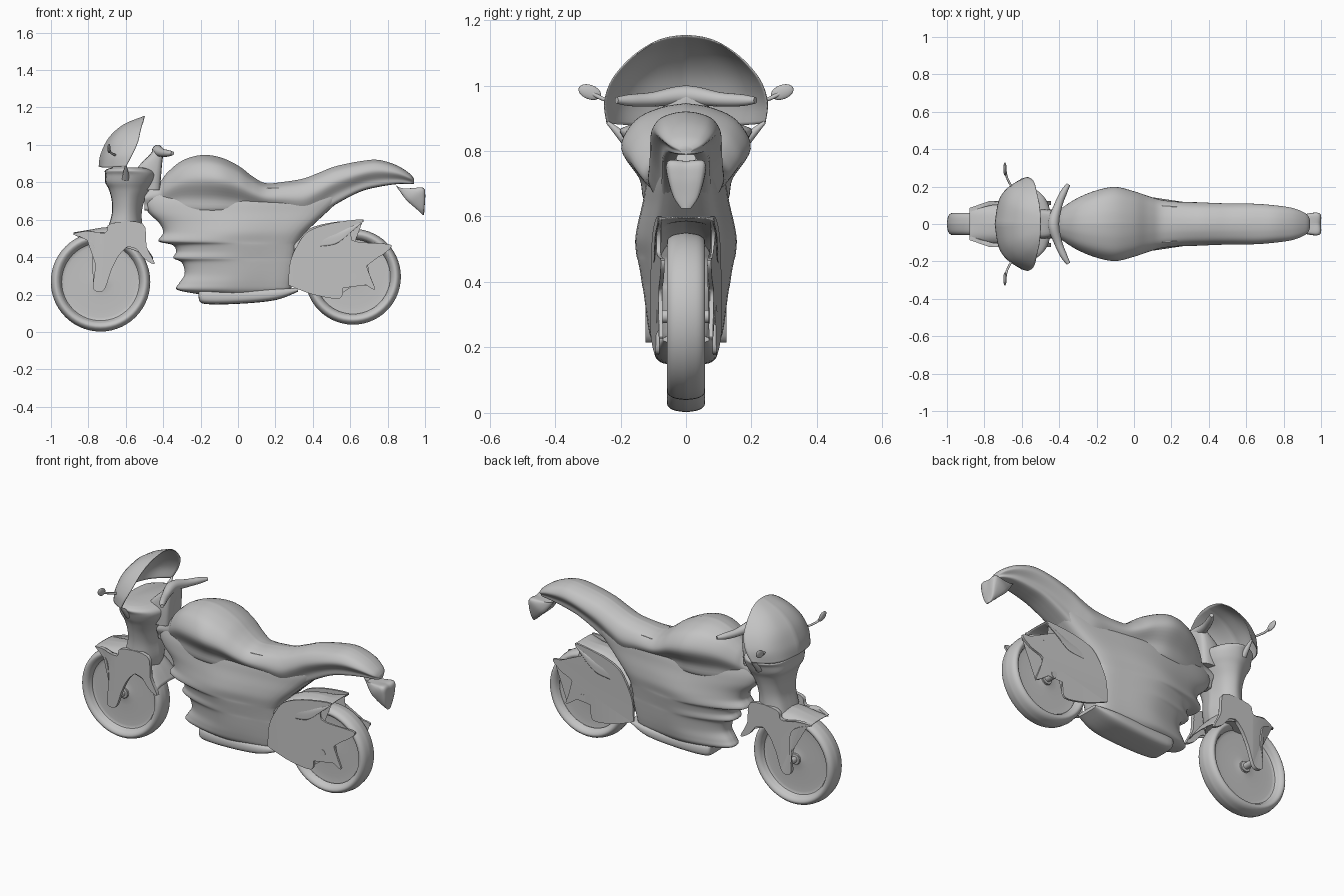
import bpy, bmesh, math
from mathutils import Vector

cube = bpy.data.objects.get("Cube")
if cube:
    bpy.data.objects.remove(cube)

grey = bpy.data.materials.new("plain grey")
grey.use_nodes = True
grey.diffuse_color = (0.55, 0.55, 0.55, 1)
grey.node_tree.nodes["Principled BSDF"].inputs["Base Color"].default_value = (0.55, 0.55, 0.55, 1)


def spline(pts, n):
    """Catmull-Rom curve through all points."""
    p = [Vector(q) for q in pts]
    p = [p[0]] + p + [p[-1]]
    out = []
    for a, b, c, d in zip(p, p[1:], p[2:], p[3:]):
        for i in range(n):
            t = i / n
            out.append(0.5 * (2 * b + (c - a) * t + (2 * a - 5 * b + 4 * c - d) * t * t
                              + (3 * b - a - 3 * c + d) * t ** 3))
    return out + [p[-1]]


def finish(name, bm, angle=45):
    bmesh.ops.remove_doubles(bm, verts=bm.verts[:], dist=1e-5)
    bmesh.ops.recalc_face_normals(bm, faces=bm.faces[:])
    mesh = bpy.data.meshes.new(name)
    bm.to_mesh(mesh)
    bm.free()
    ob = bpy.data.objects.new(name, mesh)
    bpy.context.collection.objects.link(ob)
    mesh.materials.append(grey)
    bpy.ops.object.select_all(action='DESELECT')
    ob.select_set(True)
    bpy.context.view_layer.objects.active = ob
    bpy.ops.object.shade_smooth_by_angle(angle=math.radians(angle))
    return ob


def loft(name, rows, closed=True, n=5):
    """Skin half contours (centre outwards) and mirror them over y."""
    half = [spline(r, n) for r in rows]
    cols = [spline(c, n) for c in zip(*half)]
    mirror = [[Vector((v.x, -v.y, v.z)) for v in c] for c in cols]
    ring = cols + mirror[-2:0:-1] if closed else mirror[:0:-1] + cols
    bm = bmesh.new()
    grid = [[bm.verts.new(v) for v in c] for c in ring]
    pairs = list(zip(grid, grid[1:]))
    if closed:
        pairs.append((grid[-1], grid[0]))
    for a, b in pairs:
        for i in range(len(a) - 1):
            bm.faces.new((a[i], a[i + 1], b[i + 1], b[i]))
    if closed:
        for end in (0, -1):
            bm.faces.new([g[end] for g in grid])
    ob = finish(name, bm)
    if not closed:
        m = ob.modifiers.new("thickness", 'SOLIDIFY')
        m.thickness = 0.004
    return ob


def plate(name, outline, y, thick):
    """Thin side panel on both sides; y gives the outer face for each x."""
    pts = spline([(x, 0, z) for x, z in outline + outline[:1]], 4)[:-1]
    for side, label in ((1, "left"), (-1, "right")):
        bm = bmesh.new()
        out = [bm.verts.new((p.x, side * y(p.x), p.z)) for p in pts]
        inn = [bm.verts.new((p.x, side * (y(p.x) - thick), p.z)) for p in pts]
        for i in range(len(pts)):
            j = (i + 1) % len(pts)
            bm.faces.new((out[i], out[j], inn[j], inn[i]))
        caps = [bm.faces.new(out), bm.faces.new(inn[::-1])]
        bmesh.ops.triangulate(bm, faces=caps)
        finish(label + "_" + name, bm)


def tube(name, pts, n=6):
    """Round tapered bar through (x, y, z, radius) points."""
    path = spline(pts, n)
    bm = bmesh.new()
    rings = []
    for i, p in enumerate(path):
        d = (path[min(i + 1, len(path) - 1)] - path[max(i - 1, 0)]).to_3d().normalized()
        u = d.orthogonal() if abs(d.x) > 0.9 else d.cross(Vector((1, 0, 0)))
        u.normalize()
        w = d.cross(u)
        rings.append([bm.verts.new(p.to_3d() + p.w * (u * math.cos(a) + w * math.sin(a)))
                      for a in (k * math.tau / 16 for k in range(16))])
    for a, b in zip(rings, rings[1:]):
        for k in range(16):
            bm.faces.new((a[k], a[k - 1], b[k - 1], b[k]))
    bm.faces.new(rings[0])
    bm.faces.new(rings[-1])
    finish(name, bm)


# Wheels: one dished profile spun round the axle
def wheel(name, x, z, r):
    side = [(0, .034), (.03, .032), (.045, .018), (.19, .016), (r - .057, .026),
            (r - .045, .048), (r - .025, .058), (r - .007, .04), (r, 0)]
    prof = spline([(x, y, z + q) for q, y in side], 4)
    prof += [Vector((p.x, -p.y, p.z)) for p in prof[-2::-1]]
    bm = bmesh.new()
    vs = [bm.verts.new(p) for p in prof]
    es = [bm.edges.new(e) for e in zip(vs, vs[1:])]
    bmesh.ops.spin(bm, geom=vs + es, cent=(x, 0, z), axis=(0, 1, 0),
                   angle=math.tau, steps=56, use_merge=True)
    finish(name, bm)


wheel("front_wheel", -.735, .268, .266)
wheel("rear_wheel", .615, .295, .256)
tube("front_axle", [(-.735, -.118, .268, .018), (-.735, .118, .268, .018)])
tube("rear_axle", [(.615, -.09, .295, .02), (.615, .09, .295, .02)])

# Tank, seat and tail: sections along x as (x, bottom, top, half width)
spine = [(-.5, .65, .76, .05), (-.42, .64, .8, .06), (-.38, .64, .85, .09),
         (-.3, .64, .915, .14), (-.2, .63, .945, .18), (-.1, .63, .935, .198),
         (0, .63, .89, .175), (.08, .62, .83, .148), (.15, .61, .795, .128),
         (.25, .59, .803, .118), (.35, .57, .82, .116), (.43, .615, .85, .112),
         (.52, .68, .885, .11), (.65, .748, .912, .108), (.75, .775, .92, .1),
         (.85, .79, .89, .085), (.92, .79, .845, .055), (.942, .79, .815, .02)]
loft("tank_seat_and_tail", [
    [(x, w * f, b + (t - b) * h) for f, h in
     ((0, 0), (.6, .04), (.72, .28), (1, .58), (.8, .84), (.4, .96), (0, 1))]
    for x, b, t, w in spine])

# Engine fairing: sections up z as (z, front x, rear x, half width)
fairing = [(.2, -.2, .24, .08), (.225, -.325, .28, .105), (.26, -.315, .29, .115),
           (.31, -.285, .3, .122), (.37, -.3, .31, .13), (.395, -.345, .31, .135),
           (.43, -.33, .315, .14), (.465, -.35, .32, .147), (.485, -.425, .33, .152),
           (.53, -.4, .36, .155), (.58, -.42, .41, .147), (.64, -.48, .475, .133),
           (.7, -.5, .54, .122), (.77, -.48, .62, .1)]
loft("engine_fairing", [
    [(a + (b - a) * h, w * f, z) for f, h in
     ((0, 0), (.4, .03), (.75, .18), (1, .45), (.85, .75), (.6, .97), (0, 1))]
    for z, a, b, w in fairing])

# Belly pan
loft("belly_pan", [
    [(x, w * f, b + (t - b) * h) for f, h in
     ((0, 0), (.75, .05), (1, .35), (.85, .9), (0, 1))]
    for x, b, t, w in ((-.21, .18, .23, .06), (-.18, .15, .23, .085),
                       (0, .15, .23, .095), (.2, .17, .235, .095), (.32, .215, .235, .07))])

# Front head and fork shell: sections up z
head = [(.46, -.72, -.52, .115), (.54, -.7, -.51, .12), (.63, -.675, -.515, .122),
        (.7, -.675, -.5, .135), (.76, -.69, -.465, .155), (.8, -.71, -.44, .175),
        (.84, -.71, -.43, .19), (.865, -.71, -.45, .2), (.88, -.67, -.5, .17)]
loft("head_and_fork_shell", [
    [(a + (b - a) * h, w * f, z) for f, h in
     ((0, 0), (.6, .04), (.9, .25), (1, .55), (.7, .85), (0, 1))]
    for z, a, b, w in head])

# Fork legs with the fender flare
plate("fork_leg", [(-.88, .527), (-.8, .5), (-.77, .46), (-.762, .36), (-.775, .24),
                   (-.745, .215), (-.71, .235), (-.665, .36), (-.6, .45), (-.54, .44),
                   (-.5, .39), (-.445, .365), (-.49, .46), (-.51, .58), (-.68, .58),
                   (-.71, .53), (-.8, .54)],
      lambda x: .124 - max(0, -.77 - x) * .35, .022)

# Front fender and rear hugger: open arches over the wheels
def arch(name, rows):
    loft(name, [[(x, 0, t), (x, w * .6, t - (t - s) * .12), (x, w * .95, t - (t - s) * .5),
                 (x, w, s)] for x, t, s, w in rows], closed=False)


arch("front_fender", [(-.88, .532, .52, .08), (-.8, .545, .49, .1), (-.7, .56, .46, .115),
                      (-.6, .55, .45, .115), (-.52, .49, .42, .115), (-.455, .4, .37, .112)])
arch("rear_hugger", [(.3, .5, .4, .1), (.4, .56, .45, .1), (.52, .588, .47, .098),
                     (.6, .59, .53, .095), (.67, .6, .59, .085)])

# Flame-shaped swingarm covers
plate("swingarm_cover", [(.27, .25), (.28, .38), (.34, .5), (.4, .55), (.52, .585), (.67, .6),
                         (.605, .55), (.61, .49), (.7, .475), (.82, .465), (.77, .41),
                         (.69, .37), (.71, .29), (.73, .225), (.63, .29), (.556, .33),
                         (.56, .25), (.545, .18), (.42, .195), (.33, .225)],
      lambda x: .108 - max(0, x - .3) * .06, .012)

# Windshield: rows from lower lip to crown
loft("windshield", [
    [(-.745, 0, .885), (-.725, .12, .88), (-.68, .19, .88), (-.6, .243, .885)],
    [(-.735, 0, .95), (-.71, .12, .95), (-.66, .2, .95), (-.565, .25, .95)],
    [(-.69, 0, 1.04), (-.67, .11, 1.035), (-.62, .18, 1.03), (-.535, .226, 1.02)],
    [(-.61, 0, 1.11), (-.6, .08, 1.105), (-.57, .135, 1.095), (-.52, .17, 1.085)],
    [(-.5, 0, 1.155), (-.5, .04, 1.151), (-.503, .075, 1.143), (-.507, .11, 1.128)]],
    closed=False)

# Steering column and handlebar
loft("steering_column", [
    [(a, 0, z), (a + .01, w, z), (b - .01, w, z), (b, 0, z)]
    for z, a, b, w in ((.76, -.56, -.42, .07), (.87, -.54, -.41, .07),
                       (.95, -.47, -.4, .06), (.985, -.45, -.405, .04))])
tube("handlebar", [(-.35, -.212, .955, .01), (-.375, -.17, .955, .018),
                   (-.405, -.1, .958, .022), (-.43, 0, .97, .03), (-.405, .1, .958, .022),
                   (-.375, .17, .955, .018), (-.35, .212, .955, .01)])

# Mirrors and the struts that hold the windshield
for side, label in ((1, "left"), (-1, "right")):
    tube(label + "_mirror_stem", [(-.655, side * .2, .945, .006), (-.68, side * .25, .958, .006),
                                  (-.688, side * .285, .975, .007)])
    bm = bmesh.new()
    bmesh.ops.create_uvsphere(bm, u_segments=24, v_segments=12, radius=1)
    ob = finish(label + "_mirror", bm)
    ob.scale = (.009, .036, .022)
    ob.location = (-.69, side * .294, .98)
    ob.rotation_euler.x = side * math.radians(20)
    tube(label + "_windshield_strut", [(-.6, side * .24, .888, .005), (-.6, side * .21, .86, .012),
                                       (-.6, side * .17, .82, .02)])

# Tail lamp bracket and number plate holder
loft("plate_holder", [
    [(a, 0, t), (a, w * .8, t), (b, w, z), (b + .005, 0, z)]
    for a, t, b, z, w in ((.84, .79, .86, .765, .03), (.87, .752, .93, .768, .045),
                          (.905, .71, .985, .765, .058), (.935, .68, .995, .72, .052),
                          (.965, .65, .992, .66, .036), (.982, .63, .99, .625, .015))])
